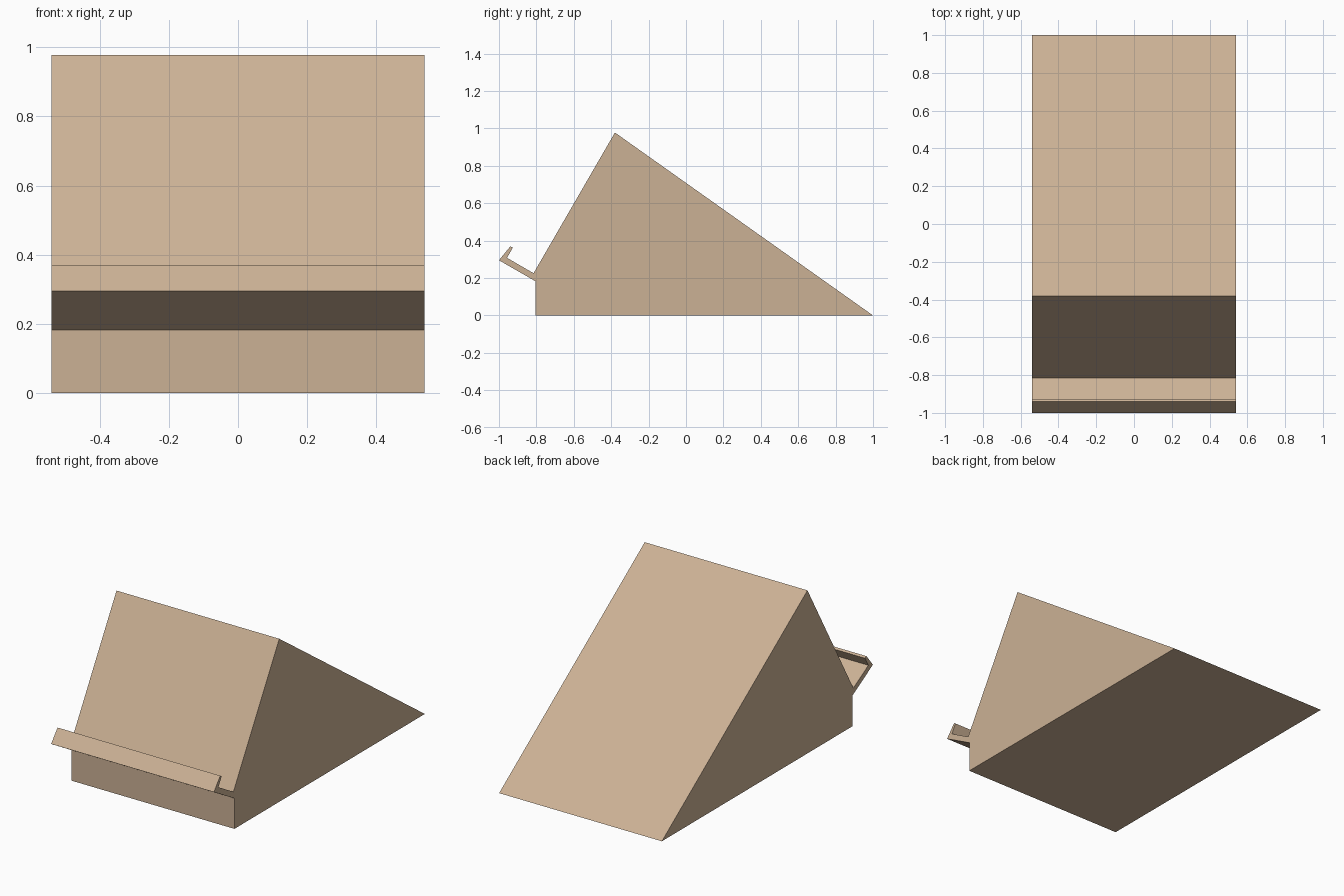
import bpy
import bmesh

if "Cube" in bpy.data.objects:
    bpy.data.objects.remove(bpy.data.objects["Cube"])

HALF_WIDTH = 0.54

# One flat tan colour for the whole stand
tan = bpy.data.materials.new("tan")
tan.diffuse_color = (0.60, 0.44, 0.30, 1)
tan.use_nodes = True
tan.node_tree.nodes["Principled BSDF"].inputs["Base Color"].default_value = tan.diffuse_color

# Side profile (y, z): wedge body with a small hooked ledge on the front
profile = [
    (-0.805, 0.0), (1.0, 0.0), (-0.38, 0.978),   # base and peak
    (-0.815, 0.226), (-0.957, 0.308),            # foot of slope, ledge top
    (-0.926, 0.362), (-0.939, 0.370),            # lip tip
    (-1.0, 0.295), (-0.805, 0.183),              # lip front, ledge underside
]

# Extrude the profile across the width
bm = bmesh.new()
side = bm.faces.new([bm.verts.new((-HALF_WIDTH, y, z)) for y, z in profile])
out = bmesh.ops.extrude_face_region(bm, geom=[side])
moved = [v for v in out["geom"] if isinstance(v, bmesh.types.BMVert)]
bmesh.ops.translate(bm, verts=moved, vec=(2 * HALF_WIDTH, 0, 0))
bmesh.ops.recalc_face_normals(bm, faces=bm.faces)

mesh = bpy.data.meshes.new("wedge_stand")
bm.to_mesh(mesh)
bm.free()
mesh.materials.append(tan)
stand = bpy.data.objects.new("wedge_stand", mesh)
bpy.context.collection.objects.link(stand)
